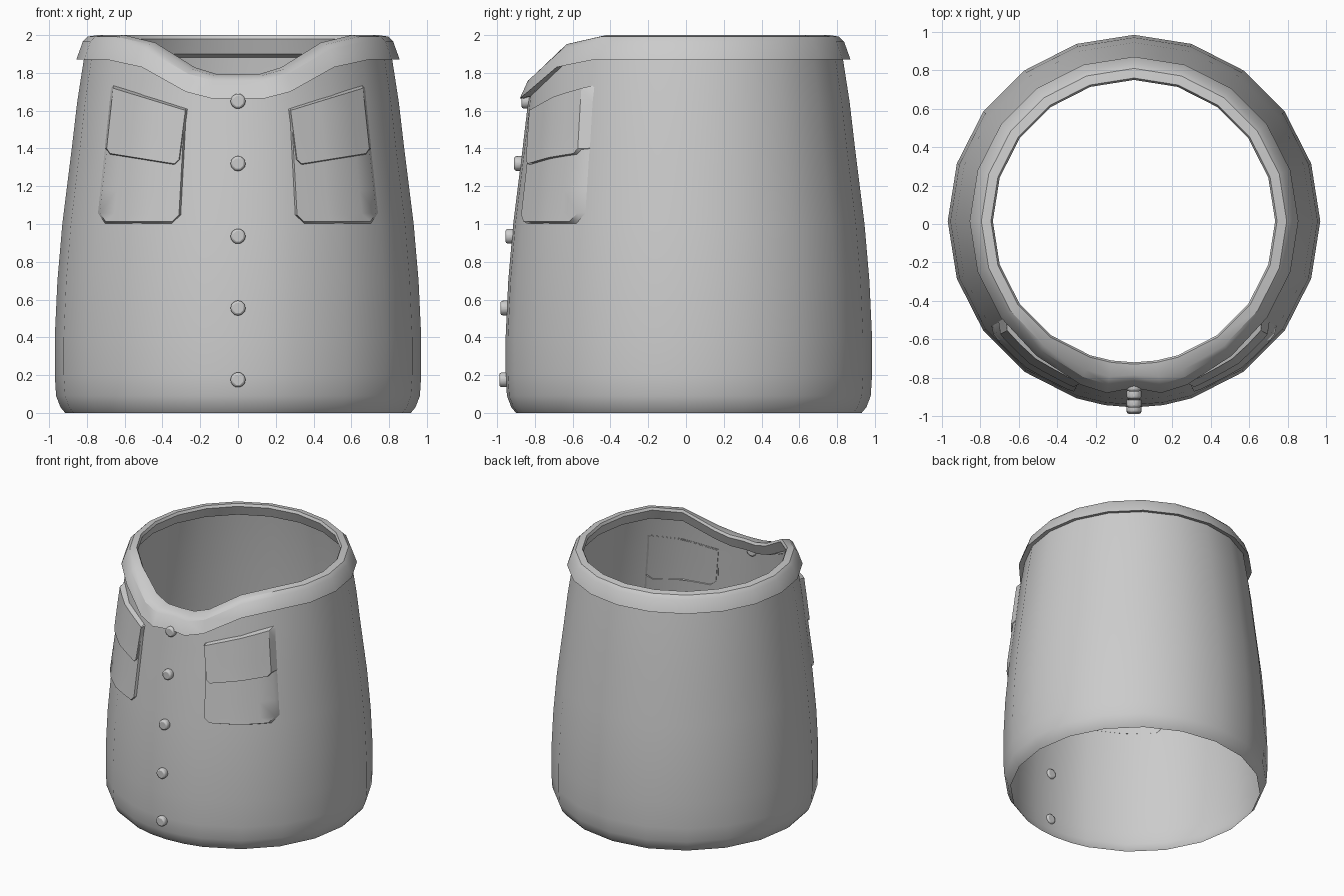
import bpy, bmesh
from math import sin, cos, asin, radians, pi

if "Cube" in bpy.data.objects:
    bpy.data.objects.remove(bpy.data.objects["Cube"])

CY = 0.015  # the tube sits slightly behind the origin
PROFILE = [(0, .915), (.03, .94), (.09, .963), (.2, .97), (.4, .97), (.7, .956),
           (1.0, .93), (1.4, .88), (1.7, .845), (2.0, .795)]
DIP = [(0, -.205), (9, -.205), (18, -.17), (36, -.04), (54, 0), (180, 0)]
FLARE = [(0, .012), (9, .05), (18, .04), (36, .01), (54, 0), (180, 0)]
ANGLES = sorted([18 * i for i in range(-9, 11)] + [-9, 9])


def lerp_table(table, t):
    for (a, va), (b, vb) in zip(table, table[1:]):
        if t <= b:
            return va + (vb - va) * (t - a) / (b - a)
    return table[-1][1]


def body_r(z):
    return lerp_table(PROFILE, z)


def polar(deg, r, z):
    a = radians(deg)
    return (r * sin(a), CY - r * cos(a), z)


def lattice(name, rows, close_u=False, close_v=False, angle=35):
    """Skin a grid of points into a smooth-shaded object."""
    bm = bmesh.new()
    g = [[bm.verts.new(p) for p in row] for row in rows]
    n, m = len(g), len(g[0])
    for i in range(n if close_v else n - 1):
        for j in range(m if close_u else m - 1):
            k, l = (i + 1) % n, (j + 1) % m
            bm.faces.new((g[i][j], g[i][l], g[k][l], g[k][j]))
    bmesh.ops.recalc_face_normals(bm, faces=bm.faces)
    me = bpy.data.meshes.new(name)
    bm.to_mesh(me)
    bm.free()
    ob = bpy.data.objects.new(name, me)
    bpy.context.collection.objects.link(ob)
    smooth(ob, angle)
    return ob


def smooth(ob, angle=35):
    bpy.ops.object.select_all(action='DESELECT')
    ob.select_set(True)
    bpy.context.view_layer.objects.active = ob
    bpy.ops.object.shade_smooth_by_angle(angle=radians(angle))


# Shirt body: open tube whose upper rows follow the dipping neckline
def body_point(z, deg):
    top = 1.885 + lerp_table(DIP, abs(deg))
    if z > 1.4:
        z = 1.4 + (z - 1.4) / .5 * (top - 1.4)
    return polar(deg, body_r(z), z)


body_z = [0, .03, .09, .2, .4, .7, 1.0, 1.4, 1.65, 1.9]
lattice("shirt_body", [[body_point(z, d) for d in ANGLES] for z in body_z], close_u=True, angle=50)

# Collar: folded band swept round the neckline (radius, drop, flare share)
SECTION = [(.765, -.10, 0), (.735, -.02, 0), (.745, 0, 0), (.795, -.008, .5),
           (.822, -.035, .8), (.856, -.13, 1), (None, -.118, 0)]
rows = []
for r, dz, share in SECTION:
    row = []
    for d in ANGLES:
        z = 2 + dz + lerp_table(DIP, abs(d))
        rr = body_r(z) - .004 if r is None else r + share * lerp_table(FLARE, abs(d))
        row.append(polar(d, rr, z))
    rows.append(row)
lattice("collar", rows, close_u=True, close_v=True, angle=32)


# Chest pockets and flaps: thin panels draped over the body facets, mirrored
def panel(name, tl, tr, bl, br, depth, chamfer, vs):
    us = [0, .03, .2, .4, .6, .8, .97, 1]
    rows = []
    for v in vs:
        inset = chamfer * max(0, (v - vs[-3]) / (1 - vs[-3]))
        row = []
        for u in us:
            left = tl[0] + (bl[0] - tl[0]) * v + inset
            right = tr[0] + (br[0] - tr[0]) * v - inset
            x = left + (right - left) * u
            top = tl[1] + (tr[1] - tl[1]) * u
            z = top + (bl[1] + (br[1] - bl[1]) * u - top) * v
            edge = u in (0, 1) or v in (0, 1)
            off = -.008 if edge else depth
            r = body_r(z)
            a = asin(x / (r + off))
            flat = r * cos(pi / 20) / cos(a % (pi / 10) - pi / 20)
            row.append((x, CY - (flat + off) * cos(a), z))
        rows.append(row)
    ob = lattice(name, rows, angle=35)
    ob.modifiers.new("mirror", 'MIRROR')


panel("chest_pockets", (.27, 1.60), (.67, 1.73), (.302, 1.0), (.752, 1.0), .02, .05,
      [0, .02, .25, .5, .75, .92, .98, 1])
panel("pocket_flaps", (.265, 1.61), (.672, 1.738), (.305, 1.305), (.712, 1.36), .034, .035,
      [0, .04, .3, .6, .89, .96, 1])

# Buttons down the front
for i, z in enumerate((1.65, 1.32, .935, .555, .175)):
    bpy.ops.mesh.primitive_cylinder_add(vertices=8, radius=.042, depth=.05,
                                        location=(0, CY - body_r(z) - .01, z),
                                        rotation=(pi / 2, pi / 8, 0))
    ob = bpy.context.object
    ob.name = f"button_{i + 1}"
    bev = ob.modifiers.new("bevel", 'BEVEL')
    bev.width, bev.segments = .012, 2
    smooth(ob, 40)
